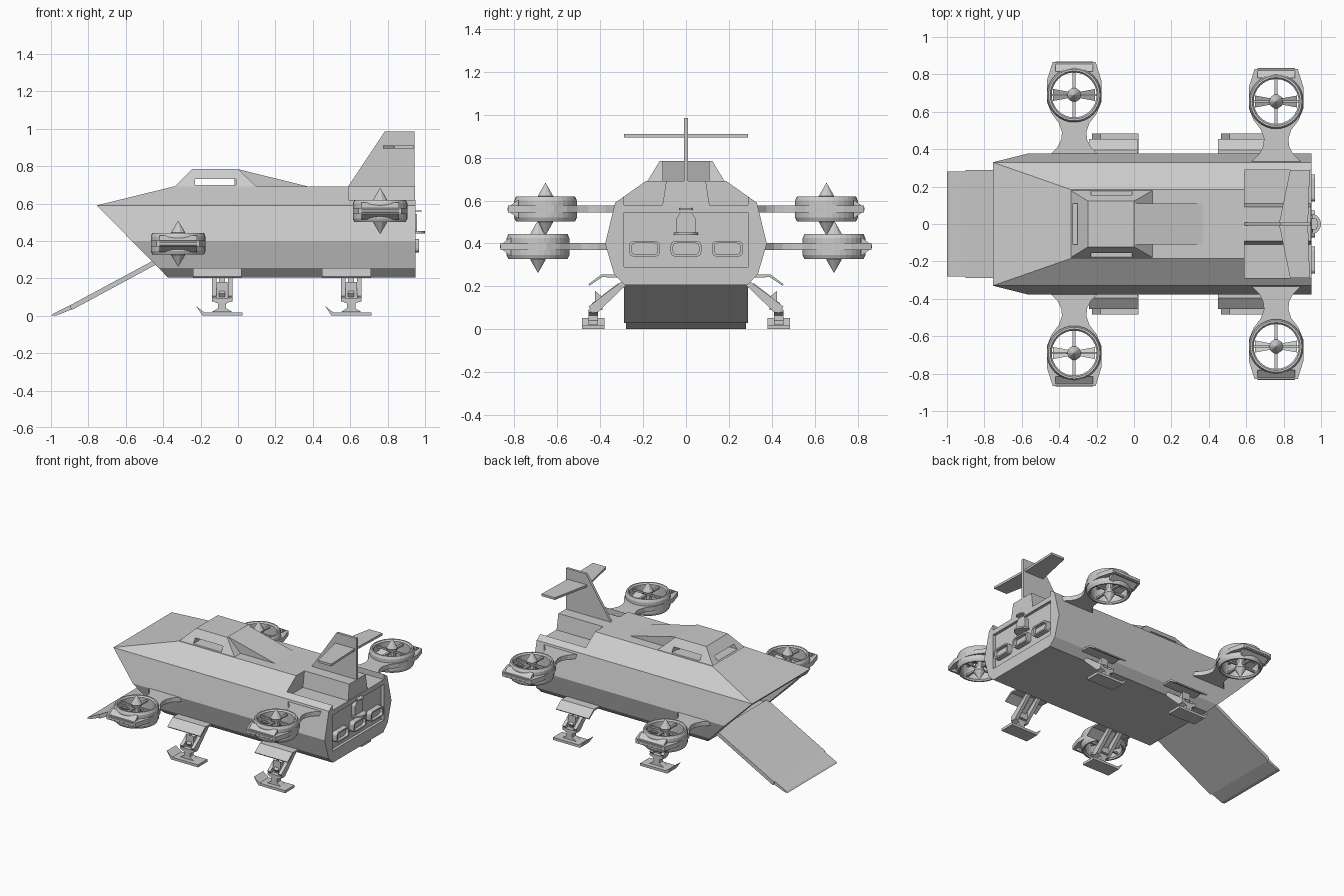
import bpy, bmesh, math

if "Cube" in bpy.data.objects:
    bpy.data.objects.remove(bpy.data.objects["Cube"])


def make(name, verts, faces):
    me = bpy.data.meshes.new(name)
    me.from_pydata(verts, [], faces)
    bm = bmesh.new()
    bm.from_mesh(me)
    bmesh.ops.recalc_face_normals(bm, faces=bm.faces)
    bm.to_mesh(me)
    bm.free()
    ob = bpy.data.objects.new(name, me)
    bpy.context.collection.objects.link(ob)
    return ob


def prism(name, pts, a, b, axis):
    """Extrude a 2D outline from a to b along an axis (world coordinates)."""
    place = {'x': lambda p, d: (d, p[0], p[1]),
             'y': lambda p, d: (p[0], d, p[1]),
             'z': lambda p, d: (p[0], p[1], d)}[axis]
    n = len(pts)
    verts = [place(p, d) for d in (a, b) for p in pts]
    faces = [list(range(n)), list(range(n, 2 * n))]
    faces += [(i, (i + 1) % n, n + (i + 1) % n, n + i) for i in range(n)]
    return make(name, verts, faces)


def box(name, x0, x1, y0, y1, z0, z1):
    return prism(name, [(x0, y0), (x1, y0), (x1, y1), (x0, y1)], z0, z1, 'z')


def frustum(name, low, high, z0, z1):
    """Low and high are (x0, x1, half width)."""
    verts = [(x, y, z) for (x0, x1, h), z in ((low, z0), (high, z1))
             for x, y in ((x0, -h), (x1, -h), (x1, h), (x0, h))]
    faces = [(0, 1, 2, 3), (4, 5, 6, 7)] + [(i, (i + 1) % 4, 4 + (i + 1) % 4, 4 + i) for i in range(4)]
    return make(name, verts, faces)


def lathe(name, prof, cx, cy, cz, n):
    """Revolve a closed (r, z) profile around a vertical axis."""
    m = len(prof)
    verts = [(cx + r * math.cos(2 * math.pi * i / n), cy + r * math.sin(2 * math.pi * i / n), cz + z)
             for i in range(n) for r, z in prof]
    faces = [(i * m + j, (i + 1) % n * m + j, (i + 1) % n * m + (j + 1) % m, i * m + (j + 1) % m)
             for i in range(n) for j in range(m)]
    return make(name, verts, faces)


def circle(cx, cy, r, n):
    return [(cx + r * math.cos(2 * math.pi * i / n), cy + r * math.sin(2 * math.pi * i / n)) for i in range(n)]


def cut(ob, *cutters):
    for c in cutters:
        m = ob.modifiers.new("cut", 'BOOLEAN')
        m.operation, m.solver, m.object = 'DIFFERENCE', 'EXACT', c
    dg = bpy.context.evaluated_depsgraph_get()
    me = bpy.data.meshes.new_from_object(ob.evaluated_get(dg))
    ob.modifiers.clear()
    ob.data = me
    for c in cutters:
        bpy.data.objects.remove(c)
    return ob


def mirror(ob):
    m = ob.modifiers.new("mirror", 'MIRROR')
    m.use_axis = (False, True, False)
    m.use_clip = False
    m.use_mirror_merge = False
    return ob


# Hull: constant cross-section with a slanted nose
half = [(.185, .692, -.34), (.33, .59, -.755), (.377, .4, -.5675), (.335, .255, -.4245), (.285, .205, -.375)]
ring = half + [(-y, z, x) for y, z, x in reversed(half)]
n = len(ring)
verts = [(x, y, z) for y, z, x in ring] + [(.95, y, z) for y, z, x in ring]
faces = [(i, (i + 1) % n, n + (i + 1) % n, n + i) for i in range(n)]
faces += [(0, 1, 8, 9), tuple(range(1, 9)), tuple(range(n, 2 * n))]
hull = make("hull", verts, faces)
cut(hull,
    box("bay_cut", -.95, -.1, -.28, .28, .285, .55),
    box("deck_cut", .59, .98, -.29, .29, .58, .8),
    box("rear_panel_cut", .93, 1.0, -.29, .29, .29, .545))

# Centre spine on the rear deck
frustum("tail_spine", (.58, .948, .11), (.58, .945, .092), .575, .692)

# Canopy with see-through side windows and a front slit
canopy = frustum("canopy", (-.34, .10, .18), (-.245, .0, .122), .69, .785)
cut(canopy,
    box("side_window_cut", -.23, -.01, -.3, .3, .698, .732),
    box("front_window_cut", -.4, -.2, -.11, .11, .7, .728))
prism("canopy_fairing", [(-.02, .69), (-.02, .783), (0, .784), (.37, .692)], -.11, .11, 'y')

# Loading ramp at the nose
prism("ramp", [(-.9, .055), (-.44, .302), (-.43, .278), (-.89, .03)], -.29, .29, 'y')
prism("ramp_tip", [(-1, 0), (-.99, .01), (-.89, .06), (-.88, .037), (-.975, 0)], -.28, .28, 'y')

# Tail fin and swept tailplane
prism("tail_fin", [(.585, .685), (.785, .985), (.943, .985), (.943, .685)], -.009, .009, 'y')
prism("tailplane", [(.775, 0), (.835, .29), (.94, .29), (.93, 0), (.94, -.29), (.835, -.29)], .893, .909, 'z')


# Rear lamp frames, with a rounded outline
def rounded(cy, cz, hw, hh, r):
    pts = []
    for k, (sy, sz) in enumerate(((1, 1), (-1, 1), (-1, -1), (1, -1))):
        for j in range(5):
            a = math.pi / 2 * (k + j / 4)
            pts.append((cy + sy * (hw - r) + r * math.cos(a), cz + sz * (hh - r) + r * math.sin(a)))
    return pts


for cy in (-.193, 0, .193):
    frame = prism("rear_lamp", rounded(cy, .375, .072, .036, .022), .92, .967, 'x')
    cut(frame, prism("lamp_cut", rounded(cy, .375, .06, .026, .016), .945, 1.0, 'x'))

# Rear hatch with two small steps
prism("rear_hatch", [(-.045, .445), (.045, .445), (.045, .515), (.025, .545), (-.025, .545), (-.045, .515)],
      .92, .958, 'x')
prism("hatch_step", circle(.945, 0, .055, 20), .44, .452, 'z')
prism("hatch_handle", rounded(.96, 0, .02, .03, .012), .556, .564, 'z')

# Four ducted rotors on arms
wing = [(.13, -.345), (.13, -.32), (.09, -.28), (.07, -.24), (.065, -.20), (.082, -.15), (.12, -.1),
        (.145, -.04), (.145, .08), (.115, .175)]
for tag, cx, cy, cz in (("front", -.32, .69, .385), ("rear", .76, .655, .56)):
    outline = [(cx + x, cy + y) for x, y in wing] + [(cx - x, cy + y) for x, y in reversed(wing)]
    arm = prism(tag + "_rotor_arm", outline, cz - .016, cz + .016, 'z')
    cut(arm, prism("duct_cut", circle(cx, cy, .128, 32), cz - .2, cz + .2, 'z'))
    mirror(arm)
    mirror(lathe(tag + "_rotor_duct", [(.12, -.048), (.128, -.058), (.138, -.058), (.146, -.04), (.146, .04),
                                       (.138, .058), (.128, .058), (.12, .048)], cx, cy, cz, 32))
    # outboard wedge
    mirror(prism(tag + "_rotor_wedge", [(cy + .125, cz - .045), (cy + .178, cz - .006), (cy + .178, cz + .006),
                                        (cy + .125, cz + .045)], cx - .1, cx + .1, 'x'))
    # spinner: tapered hub with a cone on both ends
    mirror(lathe(tag + "_rotor_hub", [(.001, -.122), (.038, -.06), (.028, -.03), (.028, .03), (.038, .06),
                                      (.001, .122)], cx, cy, cz, 10))
    # cross struts and a pair of blades
    for z in (-.035, .035):
        mirror(box(tag + "_rotor_strut", cx - .008, cx + .008, cy - .123, cy + .123, cz + z - .006, cz + z + .006))
        mirror(box(tag + "_rotor_crossbar", cx - .123, cx + .123, cy - .006, cy + .006, cz + z - .006, cz + z + .006))
    for s in (1, -1):
        mirror(make(tag + "_rotor_blade",
                    [(cx + s * r, cy + w * k, cz + k * t + d) for d in (-.003, .003)
                     for r, w, k, t in ((.02, .015, -1, .012), (.112, .032, -1, .008),
                                        (.112, .032, 1, .008), (.02, .015, 1, .012))],
                    [(0, 1, 2, 3), (4, 5, 6, 7), (0, 1, 5, 4), (1, 2, 6, 5), (2, 3, 7, 6), (3, 0, 4, 7)]))

# Landing legs with doors and skid feet
for tag, lx in (("front", -.085), ("rear", .605)):
    strut = [(.27, .215), (.30, .222), (.455, .105), (.435, .075), (.41, .08)]
    for x in (-.043, .043):
        mirror(prism(tag + "_leg_strut", strut, lx + x - .012, lx + x + .012, 'x'))
    mirror(prism(tag + "_leg_piston", [(.30, .205), (.315, .215), (.44, .12), (.425, .1)], lx - .016, lx + .016, 'x'))
    mirror(prism(tag + "_leg_brace", [(.39, .15), (.425, .18), (.425, .09), (.39, .09)], lx - .03, lx + .03, 'x'))
    mirror(prism(tag + "_leg_ankle", [(lx - .055, .02), (lx - .022, .04), (lx - .022, .065), (lx - .055, .08),
                                      (lx - .055, .092), (lx + .055, .092), (lx + .055, .08), (lx + .022, .065),
                                      (lx + .022, .04), (lx + .055, .02)], .41, .455, 'y'))
    mirror(prism(tag + "_leg_foot", [(lx - .105, 0), (lx - .14, .052), (lx - .095, .018), (lx + .108, .018),
                                     (lx + .108, 0)], .38, .485, 'y'))
    mirror(prism(tag + "_leg_door", [(.31, .24), (.325, .255), (.395, .255), (.455, .21), (.45, .203), (.39, .243)],
                 lx - .155, lx + .105, 'x'))
